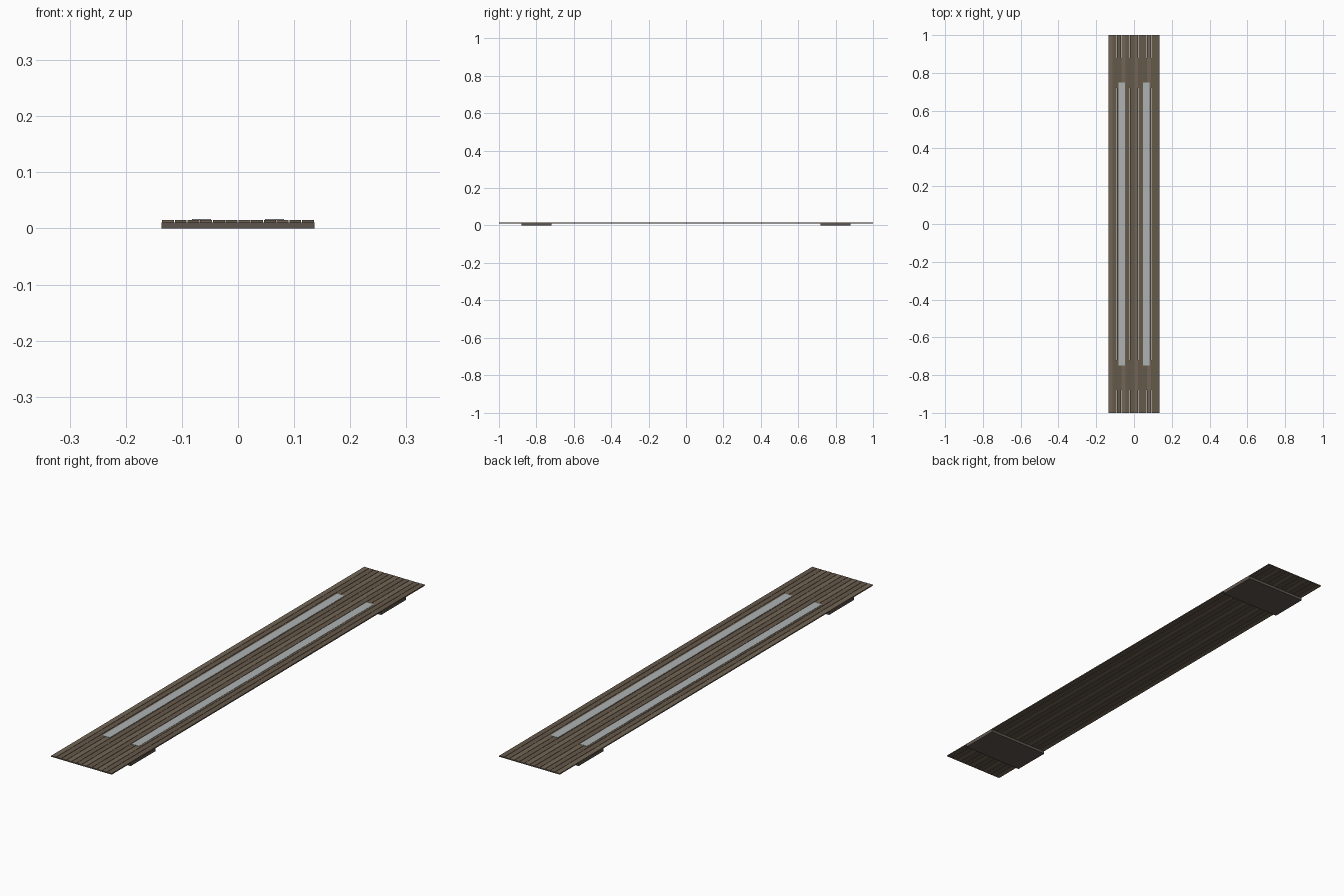
import bpy

if "Cube" in bpy.data.objects:
    bpy.data.objects.remove(bpy.data.objects["Cube"])


def material(name, rgb):
    m = bpy.data.materials.new(name)
    m.diffuse_color = (*rgb, 1)
    m.use_nodes = True
    m.node_tree.nodes["Principled BSDF"].inputs["Base Color"].default_value = m.diffuse_color
    return m


wood_light = material("wood_light", (0.17, 0.13, 0.09))
wood_dark = material("wood_dark", (0.13, 0.10, 0.07))
bearer_wood = material("bearer_wood", (0.11, 0.09, 0.075))
grip_grey = material("grip_grey", (0.42, 0.45, 0.45))


def box(name, x, y, z0, z1, w, length, mat):
    bpy.ops.mesh.primitive_cube_add(size=1, location=(x, y, (z0 + z1) / 2))
    o = bpy.context.object
    o.name = name
    o.scale = (w, length, z1 - z0)
    bpy.ops.object.transform_apply(location=False, rotation=False, scale=True)
    o.data.materials.append(mat)
    return o


WIDTH = 0.272
COUNT = 12
PITCH = WIDTH / COUNT
BEARER_TOP = 0.0110
DECK_TOP = 0.0155

# Long deck planks with narrow open gaps
for i in range(COUNT):
    x = (i - (COUNT - 1) / 2) * PITCH
    box(f"deck_plank_{i + 1}", x, 0, BEARER_TOP, DECK_TOP, PITCH - 0.0014, 2.0,
        wood_light if i % 3 == 0 else wood_dark)

for side, label in ((-1, "a"), (1, "b")):
    # Cross bearer under each end
    box(f"bearer_{label}", 0, side * 0.80, 0, BEARER_TOP, WIDTH, 0.16, bearer_wood)
    # Grip strip laid along the deck
    box(f"grip_strip_{label}", side * 0.065, 0, DECK_TOP - 0.0005, DECK_TOP + 0.001,
        0.034, 1.5, grip_grey)
